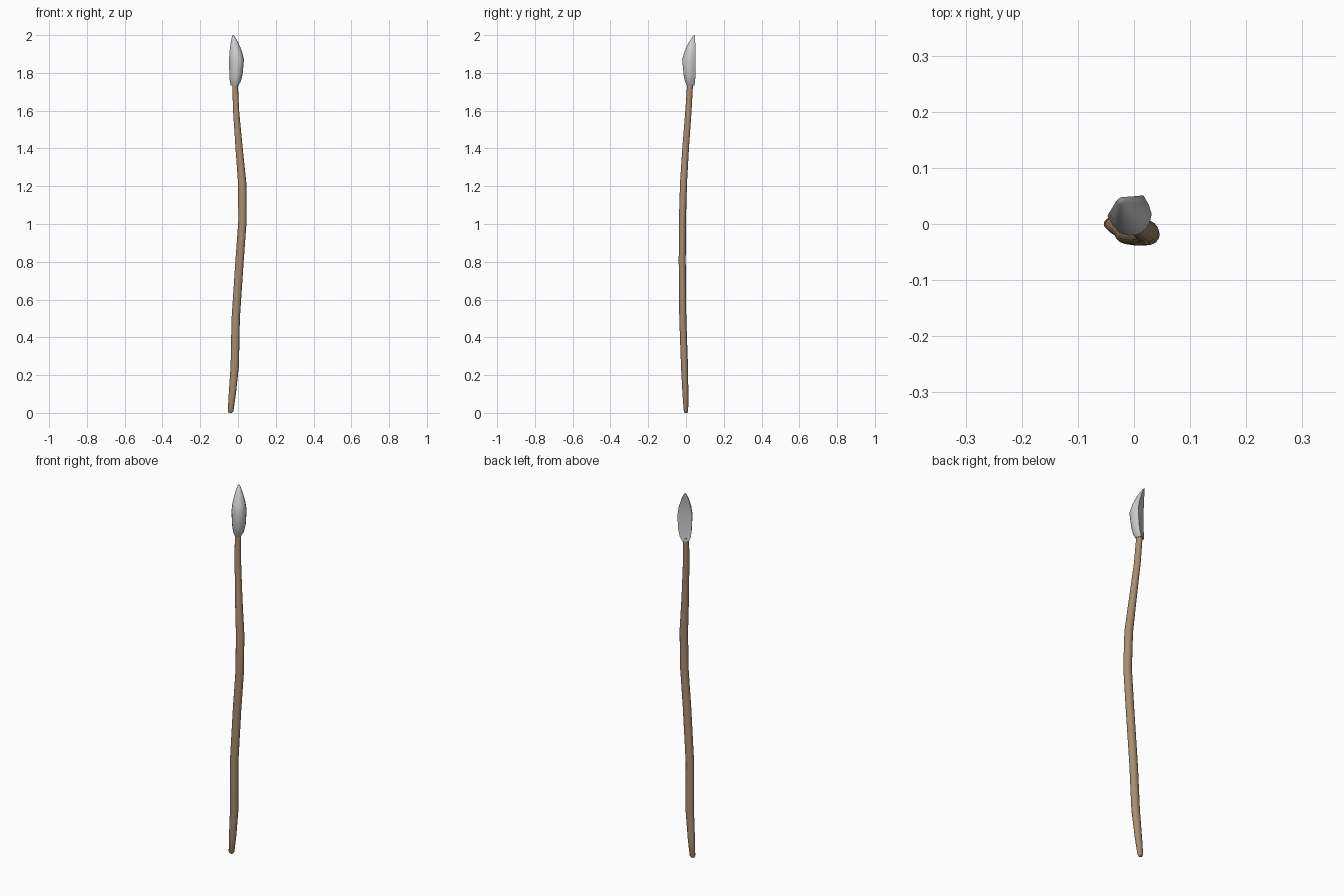
import bpy, bmesh, math
from mathutils import Vector

if "Cube" in bpy.data.objects:
    bpy.data.objects.remove(bpy.data.objects["Cube"])


def loft(name, rings, angle):
    """Skin a stack of equal-sized point rings and cap both ends."""
    bm = bmesh.new()
    loops = [[bm.verts.new(p) for p in ring] for ring in rings]
    n = len(loops[0])
    for a, b in zip(loops, loops[1:]):
        for i in range(n):
            j = (i + 1) % n
            bm.faces.new((a[i], a[j], b[j], b[i]))
    bm.faces.new(loops[0][::-1])
    bm.faces.new(loops[-1])
    bmesh.ops.recalc_face_normals(bm, faces=bm.faces)
    mesh = bpy.data.meshes.new(name)
    bm.to_mesh(mesh)
    bm.free()
    ob = bpy.data.objects.new(name, mesh)
    bpy.context.collection.objects.link(ob)
    bpy.context.view_layer.objects.active = ob
    ob.select_set(True)
    bpy.ops.object.shade_smooth_by_angle(angle=math.radians(angle))
    ob.select_set(False)
    return ob


# Crooked wooden shaft: height, centre x, centre y, radius x, radius y
PATH = [
    (0.000, -0.040, 0.000, 0.009, 0.007),
    (0.010, -0.039, 0.000, 0.015, 0.012),
    (0.100, -0.030, -0.003, 0.019, 0.016),
    (0.250, -0.017, -0.008, 0.022, 0.019),
    (0.500, -0.012, -0.017, 0.022, 0.019),
    (0.800, 0.008, -0.020, 0.022, 0.019),
    (1.020, 0.024, -0.019, 0.022, 0.019),
    (1.220, 0.022, -0.013, 0.022, 0.019),
    (1.400, 0.006, -0.002, 0.019, 0.018),
    (1.600, -0.010, 0.013, 0.016, 0.017),
    (1.750, -0.016, 0.022, 0.015, 0.016),
]
SIDES = 14
circle = [(math.cos(2 * math.pi * i / SIDES), math.sin(2 * math.pi * i / SIDES))
          for i in range(SIDES)]
shaft = loft("shaft", [[(x + rx * c, y + ry * s, z) for c, s in circle]
                       for z, x, y, rx, ry in PATH], 60)
wood = bpy.data.materials.new("wood")
wood.diffuse_color = (0.40, 0.27, 0.16, 1)
wood.use_nodes = True
wood.node_tree.nodes["Principled BSDF"].inputs["Base Color"].default_value = wood.diffuse_color
shaft.data.materials.append(wood)

# Stone head: flat back, domed front, turned 30 degrees about z
half = [(1.0, 0.0), (1.0, 0.35), (0.9, 0.65), (0.6, 0.86), (0.3, 0.97)]
section = half + [(0, 1)] + [(-w, t) for w, t in half[::-1]]
across = Vector((math.cos(math.pi / 6), math.sin(math.pi / 6), 0))
out = Vector((math.sin(math.pi / 6), -math.cos(math.pi / 6), 0))
# Height, half width, sideways shift, back offset, depth
HEAD = [
    (1.732, 0.017, -0.002, -0.043, 0.034),
    (1.755, 0.027, 0.000, -0.040, 0.043),
    (1.790, 0.033, 0.002, -0.038, 0.049),
    (1.870, 0.037, 0.003, -0.036, 0.056),
    (1.915, 0.031, 0.002, -0.039, 0.044),
    (1.960, 0.019, 0.001, -0.045, 0.027),
    (1.990, 0.008, 0.000, -0.051, 0.011),
    (2.000, 0.002, 0.000, -0.053, 0.003),
]
loft("spear_head", [[across * (w * hw + shift) + out * (back + t * depth)
                     + Vector((0, 0, z)) for w, t in section]
                    for z, hw, shift, back, depth in HEAD], 50)
